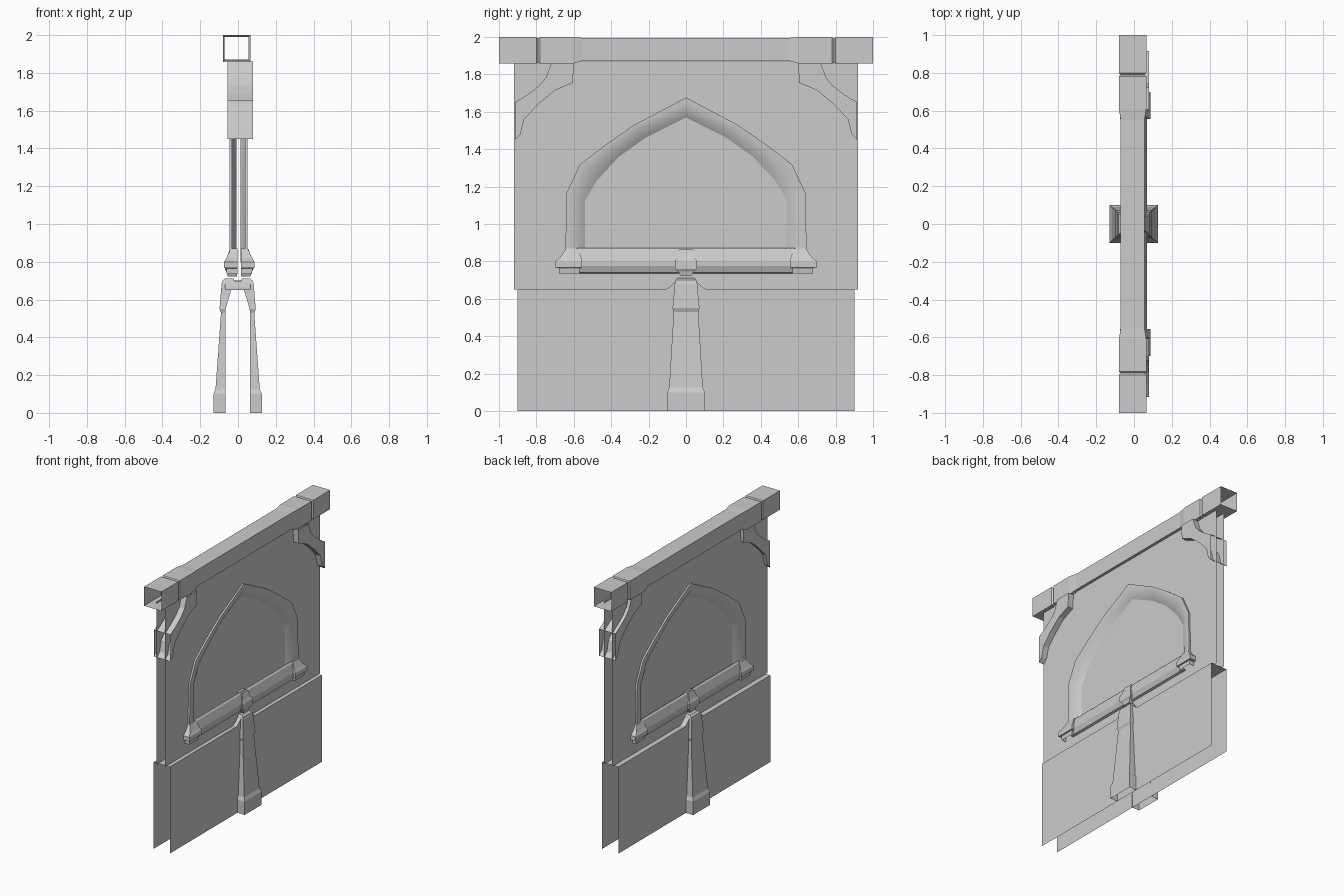
import bpy, bmesh, math

cube = bpy.data.objects.get("Cube")
if cube:
    bpy.data.objects.remove(cube, do_unlink=True)

stone = bpy.data.materials.new("grey_stone")
stone.use_nodes = True
GREY = (0.6, 0.6, 0.6, 1)
stone.diffuse_color = GREY
stone.node_tree.nodes["Principled BSDF"].inputs["Base Color"].default_value = GREY


def finish(name, bm, shift=0.0, mirror=(True, True), smooth=False):
    """Make an object facing +x, mirrored across the wall and along it."""
    bmesh.ops.remove_doubles(bm, verts=bm.verts, dist=1e-4)
    bmesh.ops.recalc_face_normals(bm, faces=bm.faces)
    if mirror[0] and sum(f.normal.x * f.calc_area() for f in bm.faces) < 0:
        bmesh.ops.reverse_faces(bm, faces=bm.faces)
    mesh = bpy.data.meshes.new(name)
    bm.to_mesh(mesh)
    bm.free()
    mesh.materials.append(stone)
    ob = bpy.data.objects.new(name, mesh)
    bpy.context.collection.objects.link(ob)
    ob.location.x = shift
    if any(mirror):
        mod = ob.modifiers.new("mirror", 'MIRROR')
        mod.use_axis = (mirror[0], mirror[1], False)
        mod.merge_threshold = 0.0005
    if smooth:
        bpy.ops.object.select_all(action='DESELECT')
        ob.select_set(True)
        bpy.context.view_layer.objects.active = ob
        bpy.ops.object.shade_smooth_by_angle(angle=math.radians(35))
    return ob


def flat(bm, x, pts):
    """Flat outline of (y, z) points at depth x."""
    return bm.faces.new([bm.verts.new((x, y, z)) for y, z in pts])


def loft(bm, rings, closed=False, cap=False):
    """Skin between successive rows of points."""
    rows = [[bm.verts.new(p) for p in ring] for ring in rings]
    for a, b in zip(rows, rows[1:]):
        n = len(a)
        for i in range(n if closed else n - 1):
            j = (i + 1) % n
            bm.faces.new((a[i], a[j], b[j], b[i]))
    if cap:
        bm.faces.new(rows[-1])


def block(name, levels, shift, mirror_y=False):
    """Stacked three-sided block; each level is z, y0, y1, inner x, outer x."""
    bm = bmesh.new()
    loft(bm, [[(xi, a, z), (xo, a, z), (xo, b, z), (xi, b, z)]
              for z, a, b, xi, xo in levels], cap=True)
    return finish(name, bm, shift, (True, mirror_y))


# upper wall with pointed-arch opening
WALL, TRIM, PANE, SILL_Z = 0.034, 0.047, 0.01, 0.80
outer = [(.645, SILL_Z), (.64, 1.163), (.567, 1.318), (.428, 1.425), (.273, 1.532), (0, 1.676)]
middle = [(.596, SILL_Z), (.594, 1.158), (.53, 1.29), (.40, 1.393), (.257, 1.505), (0, 1.628)]
inner = [(.54, SILL_Z), (.54, 1.126), (.476, 1.233), (.358, 1.36), (.214, 1.463), (0, 1.57)]
bm = bmesh.new()
flat(bm, WALL, [(0, 1.87), (.92, 1.87), (.92, .65), (0, .65), (0, SILL_Z)] + outer)
finish("upper_wall", bm, 0.003)

# recessed window panel
bm = bmesh.new()
flat(bm, PANE, [(0, SILL_Z)] + inner)
finish("window_panel", bm, 0.003)

# arch trim and splayed reveal
bm = bmesh.new()
loft(bm, [[(x, y, z) for y, z in curve] for x, curve in
          ((WALL, outer), (TRIM, outer), (TRIM, middle), (PANE, inner))])
finish("arch_frame", bm, 0.003, smooth=True)

# sill
profile = [(WALL, .872), (.045, .86), (.064, .80), (.064, .775), (.05, .74), (WALL, .735)]
bm = bmesh.new()
loft(bm, [[(x, y, z) for x, z in profile] for y in (0, .60)])
finish("sill", bm, 0.006)

# sill end blocks and middle block
block("sill_end", [(.735, .57, .68, .01, .066), (.765, .57, .68, .01, .07),
                   (.767, .555, .70, .01, .08), (.80, .555, .70, .01, .08),
                   (.82, .56, .675, .01, .068), (.87, .575, .64, .01, .045)], 0.007, True)
block("sill_middle", [(.722, -.03, .03, .01, .06), (.745, -.04, .04, .01, .066),
                      (.76, -.06, .06, .01, .075), (.80, -.06, .06, .01, .075),
                      (.82, -.045, .045, .01, .065), (.867, -.035, .035, .01, .05)], 0.006)

# lower wall with a ledge that rises to the buttress
LOW = 0.067
ledge = [(.90, .65), (.11, .65), (.085, .665), (.05, .698), (0, .70)]
bm = bmesh.new()
flat(bm, LOW, [(0, 0), (.90, 0)] + ledge)
loft(bm, [[(x, y, z) for y, z in ledge] for x in (LOW, 0)])
finish("lower_wall", bm, -0.002)

# buttress: z, half width, inner depth, outer depth
steps = [(0, .10, .065, .128), (.10, .10, .065, .128), (.125, .09, .065, .117),
         (.53, .066, .065, .088), (.55, .072, .064, .096), (.68, .06, .025, .085),
         (.70, .055, .02, .08), (.712, .045, .02, .065)]
block("buttress", [(z, -h, h, xi, xo) for z, h, xi, xo in steps], -0.002)

# curved corner brackets
top_curve = [(.72, 1.86), (.75, 1.78), (.79, 1.735), (.85, 1.69), (.915, 1.65)]
low_curve = [(.60, 1.86), (.605, 1.755), (.70, 1.715), (.79, 1.64), (.865, 1.56),
             (.885, 1.48), (.915, 1.45)]
BRACE = 0.068
bm = bmesh.new()
flat(bm, BRACE, top_curve + low_curve[::-1])
for curve in (top_curve, low_curve):
    loft(bm, [[(x, y, z) for y, z in curve] for x in (BRACE, 0)])
finish("corner_bracket", bm, 0.0125)

# top beam, open at the ends: y, half width, bottom, top
stations = [(1.0, .0725, 1.857, 2.0), (.80, .0725, 1.857, 2.0), (.79, .064, 1.866, 1.991),
            (.78, .0725, 1.857, 2.0), (.61, .0725, 1.857, 2.0), (.55, .063, 1.872, 1.995)]
stations += [(-y, w, a, b) for y, w, a, b in reversed(stations)]
bm = bmesh.new()
loft(bm, [[(-w, y, a), (w, y, a), (w, y, b), (-w, y, b)] for y, w, a, b in stations], closed=True)
finish("top_beam", bm, -0.0075, (False, False))
